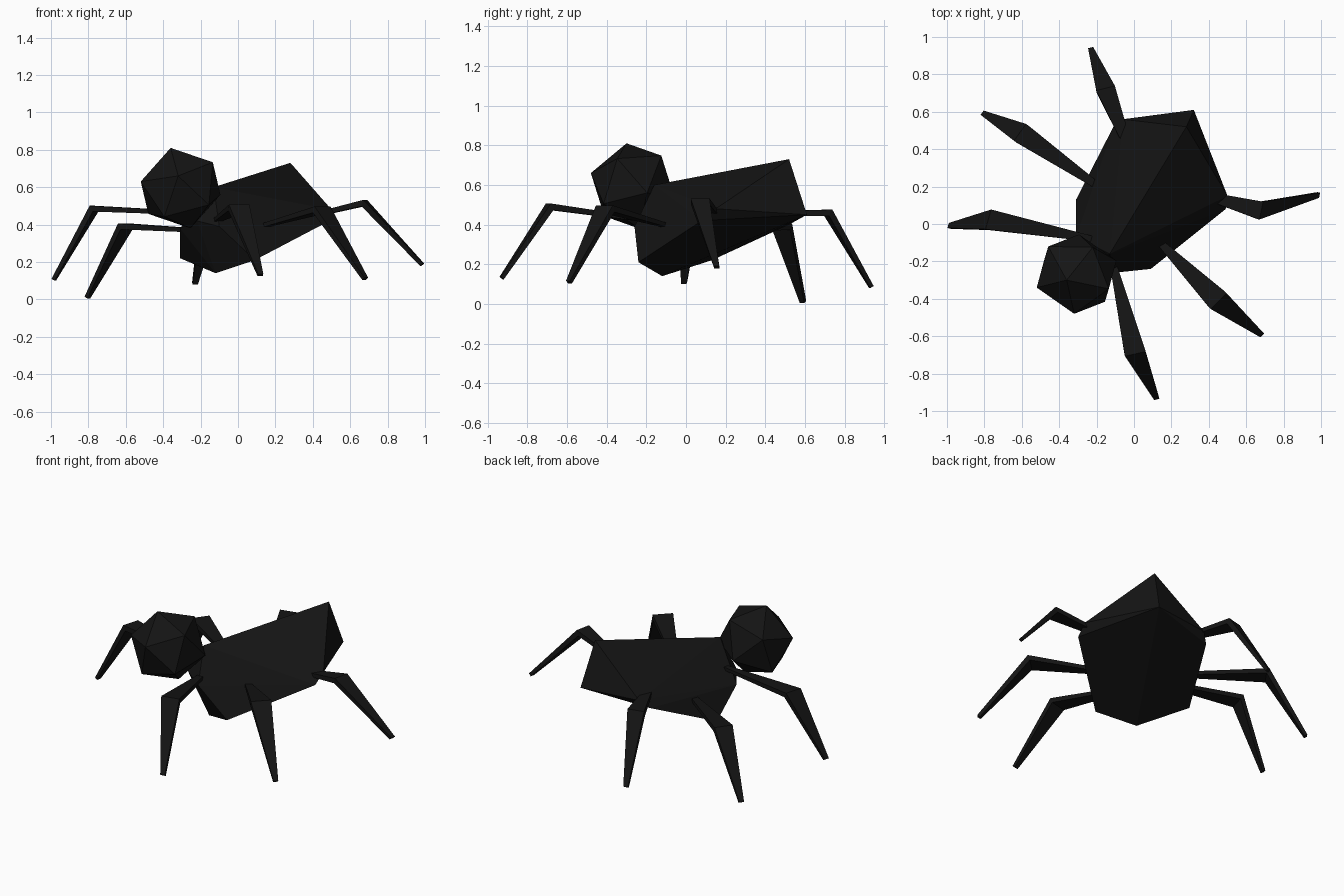
import bpy, bmesh
from mathutils import Vector, Matrix

if "Cube" in bpy.data.objects:
    bpy.data.objects.remove(bpy.data.objects["Cube"])

black = bpy.data.materials.new("black")
black.diffuse_color = (0.007, 0.007, 0.007, 1)
black.use_nodes = True
black.node_tree.nodes["Principled BSDF"].inputs["Base Color"].default_value = black.diffuse_color


def finish(name, bm):
    bmesh.ops.recalc_face_normals(bm, faces=bm.faces)
    mesh = bpy.data.meshes.new(name)
    bm.to_mesh(mesh)
    bm.free()
    mesh.materials.append(black)
    obj = bpy.data.objects.new(name, mesh)
    bpy.context.collection.objects.link(obj)


# Body: faceted wedge, tall at the tail and narrow at the neck
bm = bmesh.new()
for p in [(0.28, 0.52, 0.73), (0.32, 0.61, 0.45),            # tail
          (-0.06, 0.56, 0.45), (0.50, 0.15, 0.48),           # hips
          (-0.11, 0.52, 0.40), (0.49, 0.08, 0.42),
          (-0.31, 0.13, 0.22), (0.09, -0.24, 0.21),          # belly
          (-0.12, -0.12, 0.14),
          (-0.31, -0.07, 0.38), (-0.10, -0.26, 0.39),        # chest
          (-0.22, -0.19, 0.42), (-0.13, -0.16, 0.60)]:       # neck
    bm.verts.new(p)
bmesh.ops.convex_hull(bm, input=bm.verts)
finish("body", bm)

# Head: icosahedron turned so one face meets three measured corners
bm = bmesh.new()
bmesh.ops.create_icosphere(bm, subdivisions=1, radius=1)
bm.faces.ensure_lookup_table()
centre = Vector((-0.307, -0.268, 0.595))
corners = [Vector(p) - centre for p in
           [(-0.36, -0.30, 0.81), (-0.52, -0.34, 0.63), (-0.32, -0.48, 0.66)]]
source = Matrix([v.co for v in bm.faces[0].verts]).transposed()
turn = Matrix(corners).transposed() @ source.inverted()
for v in bm.verts:
    v.co = turn @ v.co + centre
finish("head", bm)


# Legs: flat strips, narrow at root and tip, widest at the knee
def leg(name, root, knee_a, knee_b, tip, root_width=0.03):
    root, a, b, tip = map(Vector, (root, knee_a, knee_b, tip))
    knee, side = (a + b) / 2, (a - b)
    axis = side.normalized()

    def across(direction):
        n = direction.cross(axis).normalized()
        return n if n.z > 0 else -n

    n1, n2 = across(knee - root), across(tip - knee)
    sections = [(root, axis * root_width / 2, n1 * 0.01),
                (knee, side / 2, (n1 + n2).normalized() * 0.018),
                (tip, axis * 0.014, n2 * 0.01)]
    bm = bmesh.new()
    rings = [[bm.verts.new(c + w * s + t * u)
              for s, u in ((1, 1), (-1, 1), (-1, -1), (1, -1))]
             for c, w, t in sections]
    for r, q in zip(rings, rings[1:]):
        for i in range(4):
            j = (i + 1) % 4
            bm.faces.new((r[i], r[j], q[j], q[i]))
    bm.faces.new(rings[0])
    bm.faces.new(rings[-1])
    finish(name, bm)


leg("front_left_leg", (-0.22, -0.08, 0.46), (-0.755, 0.075, 0.485),
    (-0.785, -0.03, 0.485), (-0.985, -0.01, 0.105))
leg("middle_left_leg", (-0.16, 0.18, 0.365), (-0.57, 0.53, 0.39),
    (-0.635, 0.44, 0.39), (-0.805, 0.59, 0.01))
leg("rear_left_leg", (-0.01, 0.36, 0.455), (-0.10, 0.73, 0.46),
    (-0.20, 0.705, 0.46), (-0.23, 0.935, 0.085))
leg("front_right_leg", (-0.12, -0.18, 0.42), (0.06, -0.675, 0.49),
    (-0.05, -0.70, 0.49), (0.12, -0.93, 0.13))
leg("middle_right_leg", (0.12, -0.08, 0.39), (0.49, -0.365, 0.48),
    (0.405, -0.45, 0.48), (0.68, -0.59, 0.11))
leg("rear_right_leg", (0.32, 0.17, 0.43), (0.685, 0.12, 0.515),
    (0.665, 0.025, 0.515), (0.985, 0.155, 0.185))
